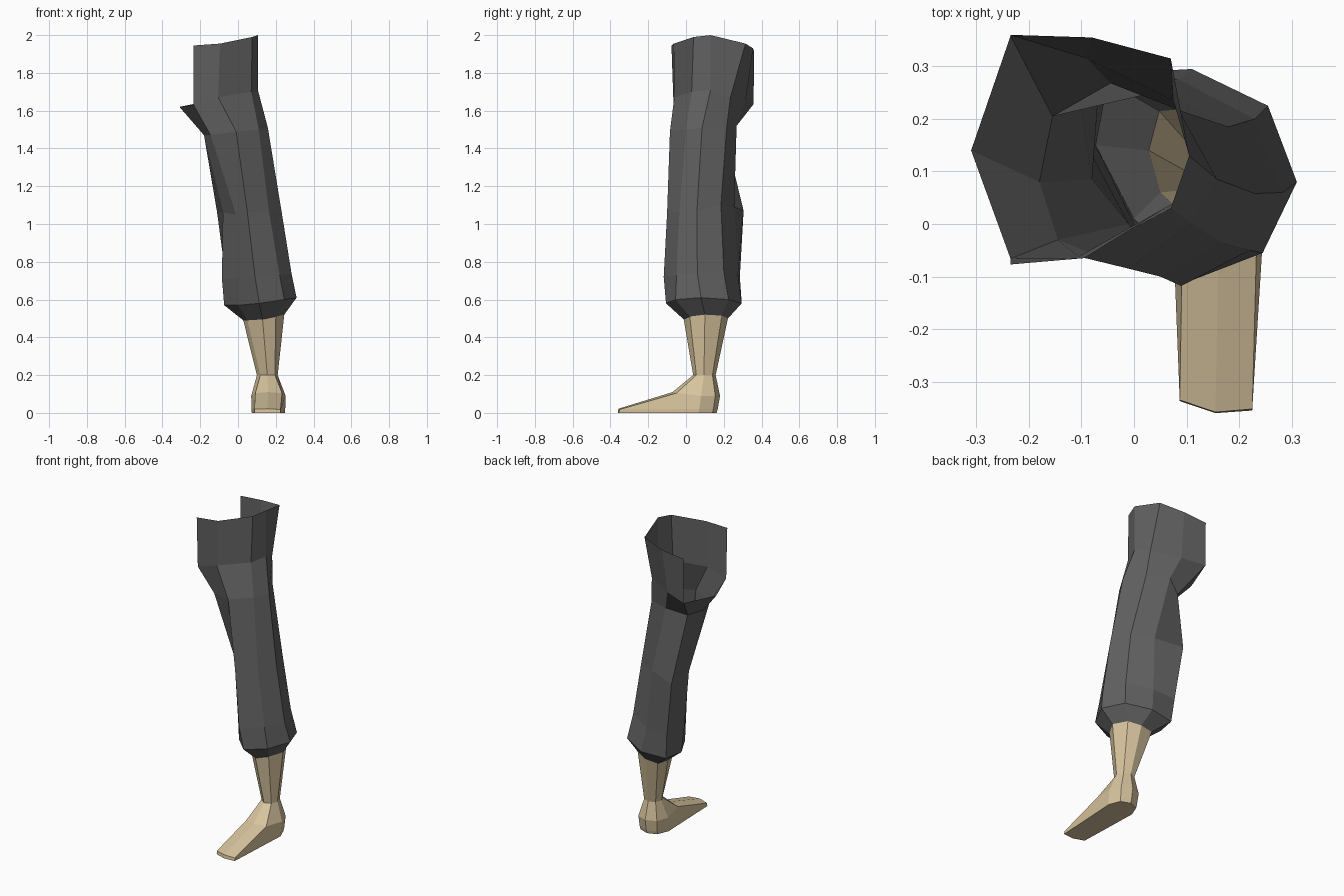
import bpy
import bmesh


def material(name, rgb):
    m = bpy.data.materials.new(name)
    m.diffuse_color = (*rgb, 1)
    return m


GREY = material("dark grey cloth", (0.12, 0.12, 0.12))
TAN = material("tan skin", (0.68, 0.55, 0.34))


def loft(name, rings, mat, open_first=False, cap_end=False):
    """Skin eight-point rings from top to bottom; each ring runs
    left, back left, back, back right, right, front right, front, front left."""
    bm = bmesh.new()
    vs = [[bm.verts.new(p) for p in ring] for ring in rings]
    for k, (a, b) in enumerate(zip(vs, vs[1:])):
        for i in range(8):
            j = (i + 1) % 8
            # the first band leaves a notch on the left side
            if open_first and k == 0 and 0 in (i, j):
                continue
            bm.faces.new((a[i], a[j], b[j], b[i]))
    if cap_end:
        bm.faces.new(vs[-1])
    bmesh.ops.delete(bm, geom=[v for v in bm.verts if not v.link_faces], context='VERTS')
    me = bpy.data.meshes.new(name)
    bm.to_mesh(me)
    bm.free()
    me.materials.append(mat)
    ob = bpy.data.objects.new(name, me)
    bpy.context.collection.objects.link(ob)
    return ob


# hem ring shared by trouser and shin
cuff = [(.028, .14, .49), (.048, .215, .49), (.13, .222, .50), (.205, .19, .515),
        (.245, .10, .52), (.20, .02, .51), (.13, -.012, .495), (.05, .06, .49)]

# trouser leg: notched top, knee, calf and gathered hem
loft("trouser_leg", [
    [(-.31, .14, 1.9), (-.235, .36, 1.915), (-.08, .355, 1.93), (.07, .315, 1.955),
     (.105, .13, 2.0), (.075, .04, 1.99), (-.095, -.065, 1.955), (-.235, -.077, 1.945)],
    [(-.31, .14, 1.62), (-.235, .358, 1.635), (-.09, .315, 1.65), (.075, .235, 1.67),
     (.105, .13, 1.71), (.07, .03, 1.70), (-.105, -.062, 1.67), (-.235, -.066, 1.63)],
    [(-.18, .08, 1.47), (-.155, .205, 1.48), (-.045, .268, 1.52), (.09, .215, 1.51),
     (.158, .085, 1.51), (.11, .00, 1.50), (-.01, -.085, 1.49), (-.145, -.03, 1.47)],
    [(-.08, .085, 1.06), (-.112, .305, 1.07), (.06, .255, 1.09), (.18, .185, 1.10),
     (.23, .058, 1.07), (.165, -.035, 1.06), (.05, -.10, 1.06), (-.01, .00, 1.05)],
    [(-.085, .14, .71), (-.065, .285, .72), (.085, .275, .73), (.23, .20, .75),
     (.283, .06, .74), (.22, -.05, .73), (.09, -.118, .72), (.00, .00, .71)],
    [(-.073, .15, .57), (-.05, .272, .57), (.11, .295, .58), (.255, .225, .60),
     (.31, .08, .61), (.245, -.055, .60), (.113, -.106, .58), (.00, .01, .57)],
    cuff], GREY, open_first=True)

# shin, ankle and foot with flat sole
loft("shin_and_foot", [
    cuff,
    [(.10, .10, .20), (.115, .14, .20), (.155, .157, .20), (.195, .14, .20),
     (.21, .095, .20), (.195, .055, .20), (.155, .038, .20), (.118, .067, .20)],
    [(.07, .08, .09), (.095, .155, .09), (.16, .18, .09), (.225, .155, .09),
     (.252, .08, .09), (.233, -.05, .105), (.16, -.072, .11), (.092, -.05, .105)],
    [(.071, .07, .02), (.10, .145, .02), (.16, .168, .02), (.222, .145, .02),
     (.25, .07, .02), (.225, -.352, .018), (.155, -.358, .022), (.087, -.335, .02)],
    [(.073, .07, 0), (.102, .14, 0), (.16, .162, 0), (.22, .14, 0),
     (.248, .07, 0), (.225, -.355, 0), (.155, -.36, 0), (.087, -.337, 0)],
], TAN, cap_end=True)
